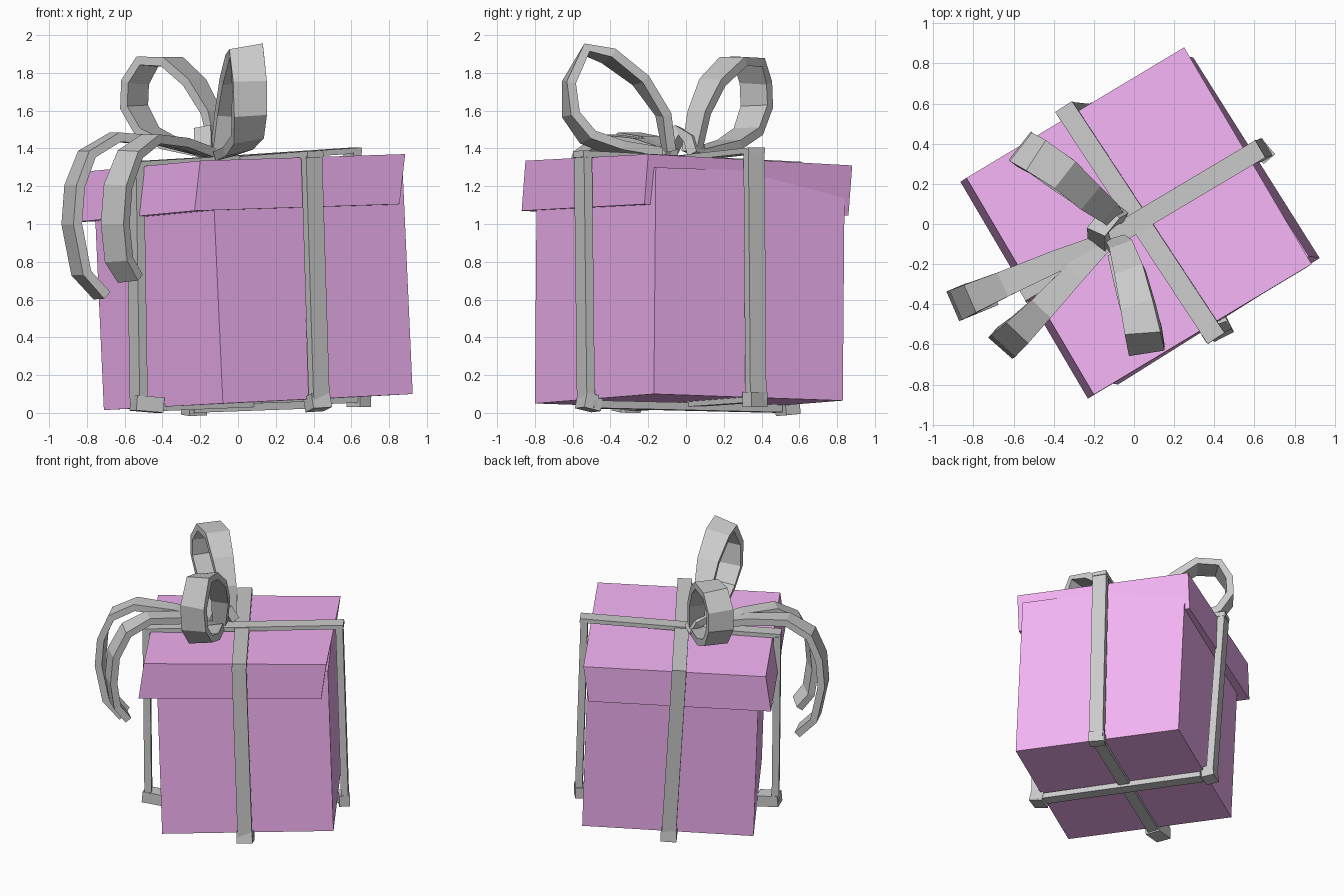
import bpy
from mathutils import Vector as V

pink = bpy.data.materials.new("pink_card")
pink.diffuse_color = (0.9, 0.45, 0.9, 1)


def make(name, verts, faces, mat=None):
    me = bpy.data.meshes.new(name)
    me.from_pydata(verts, [], faces)
    ob = bpy.data.objects.new(name, me)
    bpy.context.collection.objects.link(ob)
    if mat:
        me.materials.append(mat)
    # consistent outward normals
    import bmesh
    bm = bmesh.new()
    bm.from_mesh(me)
    bmesh.ops.recalc_face_normals(bm, faces=bm.faces)
    bm.to_mesh(me)
    bm.free()
    return ob


def slanted_box(name, corner, a, b, c, mat):
    """Box spanned by three edge vectors from one corner."""
    o, a, b, c = V(corner), V(a), V(b), V(c)
    base = [o, o + a, o + a + b, o + b]
    faces = [(0, 1, 2, 3), (4, 5, 6, 7)]
    faces += [(i, (i + 1) % 4, (i + 1) % 4 + 4, i + 4) for i in range(4)]
    return make(name, base + [p + c for p in base], faces, mat)


def ribbon(name, path, across, widths, thick):
    """Sweep a flat rectangular section along a path."""
    pts, n = [V(p) for p in path], len(path)
    if not isinstance(widths, (list, tuple)):
        widths = [widths] * n
    verts, faces = [], []
    for i, p in enumerate(pts):
        t = (pts[min(i + 1, n - 1)] - pts[max(i - 1, 0)]).normalized()
        w = V(across)
        w = (w - t * w.dot(t)).normalized()
        nor = t.cross(w) * thick / 2
        w = w * widths[i] / 2
        verts += [p - w - nor, p + w - nor, p + w + nor, p - w + nor]
    for i in range(n - 1):
        k = i * 4
        faces += [(k + j, k + (j + 1) % 4, k + (j + 1) % 4 + 4, k + j + 4) for j in range(4)]
    faces += [(0, 1, 2, 3), tuple(range(4 * n - 4, 4 * n))]
    return make(name, verts, faces)


# Tilted box and its overhanging lid
slanted_box("box_body", (-0.08, -0.80, 0.05), (1.005, 0.63, 0.05), (-0.63, 1.0, -0.035),
            (-0.054, 0.01, 1.2), pink)
slanted_box("box_lid", (-0.23, -0.87, 1.07), (1.085, 0.65, 0.035), (-0.635, 1.08, -0.06),
            (0.03, 0.02, 0.265), pink)

# Straps: top end, bottom end and inward foot point for each side
U, W = (0.85, 0.53, 0.04), (0.53, -0.85, 0)
sides = {
    "front": ((0.39, -0.545, 1.36), (0.43, -0.53, 0.06), (0.40, -0.47, 0.045), U),
    "back": ((-0.335, 0.56, 1.30), (-0.24, 0.55, 0.03), (-0.21, 0.50, 0.025), U),
    "left": ((-0.545, -0.325, 1.31), (-0.525, -0.33, 0.05), (-0.41, -0.29, 0.04), W),
    "right": ((0.605, 0.36, 1.38), (0.645, 0.37, 0.07), (0.61, 0.34, 0.07), W),
}
for side, (top, low, foot, across) in sides.items():
    ribbon(side + "_strap", [top, low], across, 0.10, 0.05)
    out = (V(low) - V(foot)).normalized() * 0.03
    ribbon(side + "_strap_foot", [V(low) + out, foot], across, 0.11, 0.08)
ribbon("lid_strap_across", [(0.41, -0.57, 1.37), (0.025, 0.015, 1.34), (-0.35, 0.585, 1.31)],
       U, 0.10, 0.035)
ribbon("lid_strap_along", [(0.63, 0.375, 1.39), (0.025, 0.015, 1.35), (-0.565, -0.34, 1.315)],
       W, 0.10, 0.03)
ribbon("base_strap_across", [(0.44, -0.51, 0.045), (-0.20, 0.49, 0.022)], U, 0.08, 0.04)
ribbon("base_strap_along", [(-0.42, -0.29, 0.03), (0.64, 0.36, 0.075)], W, 0.08, 0.04)

# Bow loops
loop_w = [0.10, 0.12, 0.15, 0.17, 0.18, 0.18, 0.18, 0.17, 0.16, 0.10]
ribbon("front_bow_loop",
       [(-0.09, -0.09, 1.39), (-0.06, -0.12, 1.58), (-0.02, -0.24, 1.76), (0.02, -0.41, 1.89),
        (0.045, -0.53, 1.92), (0.06, -0.62, 1.75), (0.06, -0.61, 1.58), (0.05, -0.52, 1.46),
        (0.0, -0.36, 1.40), (-0.08, -0.14, 1.37)],
       (0.93, 0.2, 0.25), loop_w, 0.05)
ribbon("back_bow_loop",
       [(-0.10, 0.03, 1.38), (-0.14, 0.07, 1.59), (-0.23, 0.14, 1.75), (-0.35, 0.25, 1.86),
        (-0.48, 0.335, 1.86), (-0.545, 0.37, 1.75), (-0.55, 0.375, 1.62), (-0.48, 0.33, 1.49),
        (-0.35, 0.23, 1.42), (-0.13, 0.05, 1.37)],
       (0.62, 0.78, 0), loop_w, 0.05)

# Hanging tails
tail_w = [0.08, 0.11, 0.13, 0.15, 0.16, 0.16, 0.16, 0.15]
ribbon("left_bow_tail",
       [(-0.13, -0.08, 1.37), (-0.40, -0.19, 1.44), (-0.65, -0.30, 1.46), (-0.80, -0.365, 1.37),
        (-0.865, -0.395, 1.20), (-0.88, -0.40, 1.0), (-0.83, -0.38, 0.74), (-0.72, -0.34, 0.62)],
       (0.4, -0.92, 0), tail_w, 0.05)
ribbon("front_bow_tail",
       [(-0.13, -0.08, 1.37), (-0.30, -0.25, 1.43), (-0.46, -0.42, 1.45), (-0.57, -0.53, 1.37),
        (-0.635, -0.59, 1.20), (-0.65, -0.60, 1.0), (-0.63, -0.58, 0.81), (-0.57, -0.53, 0.71)],
       (0.75, -0.66, 0), tail_w, 0.05)

# Knot in the middle of the bow
ribbon("bow_knot", [(-0.17, -0.10, 1.37), (-0.18, -0.03, 1.49), (-0.12, 0.04, 1.44), (-0.08, 0.06, 1.36)],
       (0.8, -0.5, 0.1), 0.10, 0.06)
